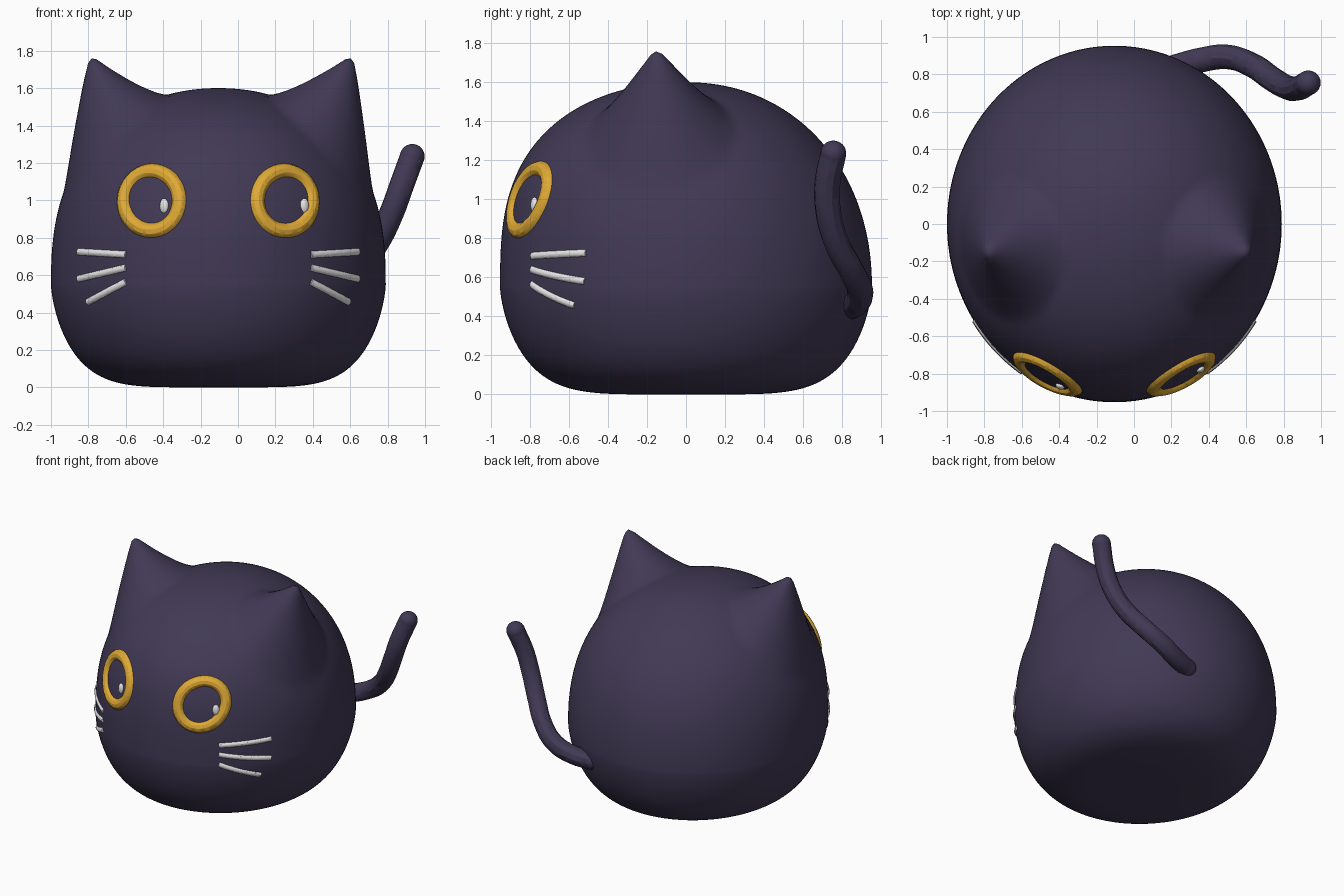
import bpy, bmesh, math
from mathutils import Vector
from mathutils.bvhtree import BVHTree

if "Cube" in bpy.data.objects:
    bpy.data.objects.remove(bpy.data.objects["Cube"])

CX = -0.105                      # body axis
RX, RY = 0.895, 0.953            # body half width and half depth
WAIST, TOP = 0.55, 1.6           # widest height, crown height


def material(name, color):
    m = bpy.data.materials.new(name)
    m.use_nodes = True
    m.diffuse_color = (*color, 1)
    m.node_tree.nodes["Principled BSDF"].inputs["Base Color"].default_value = (*color, 1)
    return m


fur = material("dark purple", (0.053, 0.041, 0.091))
gold = material("golden yellow", (0.74, 0.4, 0.036))
white = material("soft white", (0.8, 0.8, 0.8))


def mesh_object(name, bm, mat):
    me = bpy.data.meshes.new(name)
    bm.to_mesh(me)
    me.materials.append(mat)
    me.shade_smooth()
    ob = bpy.data.objects.new(name, me)
    bpy.context.collection.objects.link(ob)
    return ob


def tube(name, points, radius, mat, cyclic=False):
    """Round tube along a smooth path, turned into a mesh."""
    cu = bpy.data.curves.new(name, "CURVE")
    cu.dimensions = "3D"
    cu.bevel_depth = radius
    cu.bevel_resolution = 4
    cu.resolution_u = 8
    cu.use_fill_caps = True
    sp = cu.splines.new("BEZIER")
    sp.bezier_points.add(len(points) - 1)
    for bp, p in zip(sp.bezier_points, points):
        bp.co = p
        bp.handle_left_type = bp.handle_right_type = "AUTO"
    sp.use_cyclic_u = cyclic
    cu.materials.append(mat)
    ob = bpy.data.objects.new(name, cu)
    bpy.context.collection.objects.link(ob)
    bpy.ops.object.select_all(action="DESELECT")
    ob.select_set(True)
    bpy.context.view_layer.objects.active = ob
    bpy.ops.object.convert(target="MESH")
    bpy.ops.object.shade_smooth_by_angle()


def ball(name, center, size, mat, turn=0):
    bm = bmesh.new()
    bmesh.ops.create_uvsphere(bm, u_segments=24, v_segments=16, radius=1)
    ob = mesh_object(name, bm, mat)
    bm.free()
    ob.location, ob.scale, ob.rotation_euler.z = center, size, turn


# Body: rounded egg, fuller at the front, flat underneath
bm = bmesh.new()
bmesh.ops.create_uvsphere(bm, u_segments=144, v_segments=96, radius=1)
for v in bm.verts:
    x, y, z = v.co
    flat = max(math.hypot(x, y), 1e-6)
    if z > 0:
        p, q, height = 2.1, 2.5 - 0.4 * y / flat, TOP - WAIST
    else:
        p, q, height = 5.3, 1.5, WAIST
    k = flat ** (2 / p) / flat if flat > 1e-5 else 0
    v.co = (CX + RX * x * k, RY * y * k,
            WAIST + math.copysign(height * abs(z) ** (2 / q), z))

# Ears pulled out of the head
for side, lean in ((-1, 0.07), (1, 0.1)):
    root = Vector((CX + side * 0.605, -0.14, 1.36))
    pull = Vector((side * lean, -0.01, 0.385))
    for v in bm.verts:
        t = (v.co - root).length / 0.4
        if t < 1:
            v.co += pull * min(1, 1.08 * (1 - t) ** 1.4)
bm.normal_update()
mesh_object("body", bm, fur)
surface = BVHTree.FromBMesh(bm)
bm.free()


def on_front(x, z, sink=0):
    """Point on the front of the body, optionally sunk below the surface."""
    hit, normal, _, _ = surface.ray_cast(Vector((x, -2, z)), Vector((0, 1, 0)))
    return hit - normal * sink


# Face: eye rings, eye glints and whiskers
WHISKERS = (((0.495, 0.71), (0.75, 0.725)),
            ((0.495, 0.64), (0.75, 0.58)),
            ((0.495, 0.565), (0.7, 0.455)))
for side, label in ((-1, "right"), (1, "left")):
    ex, ez = CX + side * 0.36, 1.0
    center = on_front(ex, ez)
    across = (on_front(ex + 0.05, ez) - on_front(ex - 0.05, ez)).normalized()
    up = (on_front(ex, ez + 0.05) - on_front(ex, ez - 0.05)).normalized()
    ring = []
    for i in range(32):
        a = math.tau * i / 32
        p = center + 0.168 * (across * math.cos(a) + up * math.sin(a))
        ring.append(on_front(p.x, p.z, 0.02))
    tube(f"{label}_eye_ring", ring, 0.044, gold, True)

    gx = -0.395 if side < 0 else 0.355
    ball(f"{label}_eye_glint", on_front(gx, 0.97), (0.025, 0.018, 0.041), white,
         math.atan2(across.y, across.x))

    for n, (a, b) in enumerate(WHISKERS):
        path = []
        for i in range(9):
            f = i / 8
            path.append(on_front(CX + side * (a[0] + (b[0] - a[0]) * f),
                                 a[1] + (b[1] - a[1]) * f, 0.01))
        tube(f"{label}_whisker_{n + 1}", path, 0.021, white)

# Tail: curls out of the back and rises on the left
tail = [(0.22, 0.84, 0.45), (0.35, 0.875, 0.47), (0.5, 0.893, 0.53),
        (0.63, 0.85, 0.63), (0.74, 0.775, 0.77), (0.82, 0.73, 0.93),
        (0.875, 0.725, 1.08), (0.932, 0.755, 1.235)]
tube("tail", tail, 0.066, fur)
ball("tail_tip", tail[-1], (0.066,) * 3, fur)
ball("tail_root", tail[0], (0.066,) * 3, fur)
